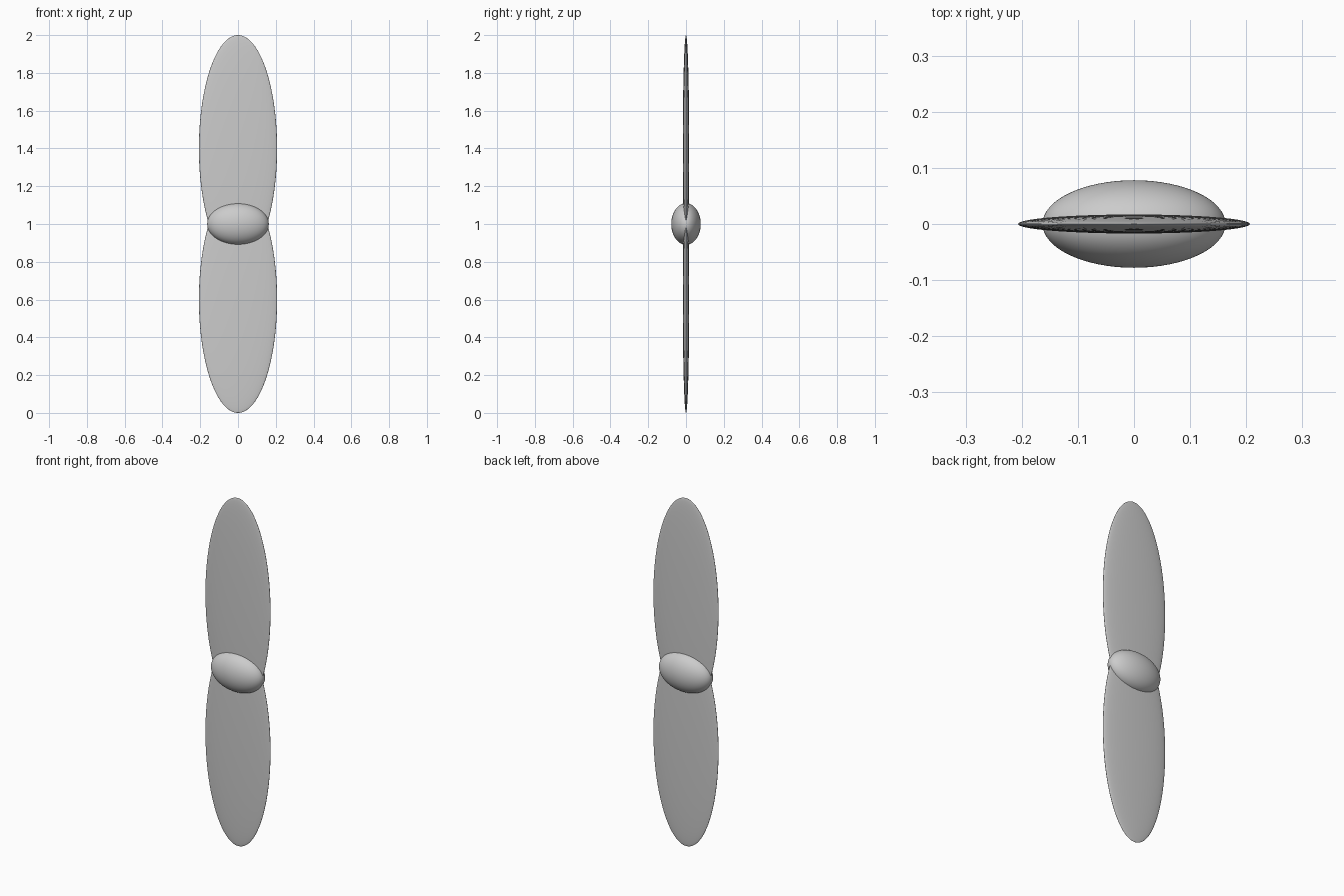
import bpy

cube = bpy.data.objects.get("Cube")
if cube:
    bpy.data.objects.remove(cube, do_unlink=True)

# Single light grey material
grey = bpy.data.materials.new("light_grey")
grey.use_nodes = True
colour = (0.6, 0.6, 0.6, 1)
grey.diffuse_color = colour
grey.node_tree.nodes["Principled BSDF"].inputs["Base Color"].default_value = colour


def ellipsoid(name, centre, radii):
    """Smooth sphere stretched to the given half sizes."""
    bpy.ops.mesh.primitive_uv_sphere_add(segments=64, ring_count=48, radius=1, location=centre)
    ob = bpy.context.object
    ob.name = name
    ob.scale = radii
    bpy.ops.object.transform_apply(location=False, rotation=False, scale=True)
    bpy.ops.object.shade_smooth()
    ob.data.materials.append(grey)
    return ob


# Two thin propeller blades, mirrored about the hub
for name, side in (("upper_blade", 1), ("lower_blade", -1)):
    ellipsoid(name, (0, 0, 1 + side * 0.4), (0.207, 0.017, 0.6))

# Central hub
ellipsoid("hub", (0, 0, 1), (0.163, 0.078, 0.11))
